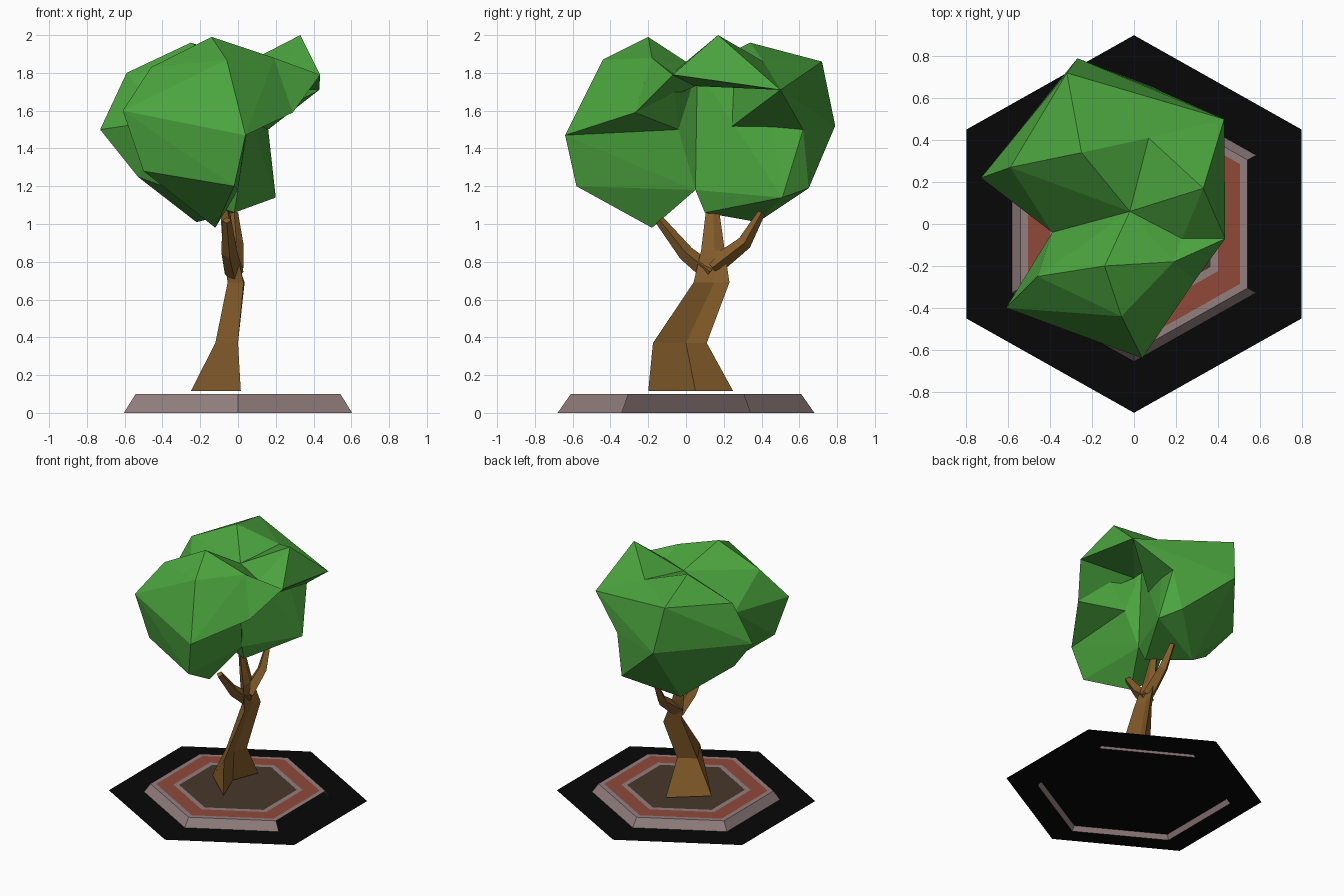
import bpy, bmesh, math
from mathutils import Vector

if "Cube" in bpy.data.objects:
    bpy.data.objects.remove(bpy.data.objects["Cube"])


def mat(name, rgb):
    m = bpy.data.materials.new(name)
    m.diffuse_color = (*rgb, 1)
    m.use_nodes = True
    m.node_tree.nodes["Principled BSDF"].inputs["Base Color"].default_value = m.diffuse_color
    return m


GREEN = mat("leaf green", (0.07, 0.37, 0.048))
BROWN = mat("bark brown", (0.24, 0.112, 0.024))
STONE = mat("pinkish stone", (0.29, 0.21, 0.21))
RED = mat("brick red", (0.28, 0.066, 0.042))
SOIL = mat("dark soil", (0.065, 0.04, 0.024))
BLACK = mat("black", (0.002, 0.002, 0.002))


def finish(name, bm, mats):
    me = bpy.data.meshes.new(name)
    bm.to_mesh(me)
    bm.free()
    for m in mats:
        me.materials.append(m)
    ob = bpy.data.objects.new(name, me)
    bpy.context.collection.objects.link(ob)
    return ob


def hexagon(bm, r, z):
    """Six corners, points towards +y and -y; edge 5-0 faces +x."""
    return [bm.verts.new((1.026 * r * math.cos(math.radians(30 + 60 * i)),
                          r * math.sin(math.radians(30 + 60 * i)), z)) for i in range(6)]


def band(bm, a, b, idx=0, skip=()):
    for i in range(len(a)):
        if i not in skip:
            j = (i + 1) % len(a)
            bm.faces.new((a[i], a[j], b[j], b[i])).material_index = idx


# flat black ground plate
bm = bmesh.new()
bm.faces.new(hexagon(bm, 0.9, 0.035))
finish("ground_plate", bm, [BLACK])

# planter: sloped kerb open on the right side, concentric paving rings, soil
bm = bmesh.new()
rings = [hexagon(bm, r, z) for r, z in
         ((0.68, 0), (0.61, 0.1), (0.57, 0.1), (0.45, 0.1), (0.41, 0.1))]
for k, idx in enumerate((0, 0, 1, 0)):
    band(bm, rings[k], rings[k + 1], idx, skip=(5,) if k == 0 else ())
bm.faces.new(rings[-1]).material_index = 2
finish("planter", bm, [STONE, RED, SOIL])


def skin(name, loops):
    """Closed tube through rings of points."""
    bm = bmesh.new()
    loops = [[bm.verts.new(p) for p in ring] for ring in loops]
    for a, b in zip(loops, loops[1:]):
        band(bm, a, b)
    bm.faces.new(loops[0][::-1])
    bm.faces.new(loops[-1])
    bmesh.ops.recalc_face_normals(bm, faces=bm.faces)
    return finish(name, bm, [BROWN])


def branch(name, path, sides=4):
    """Tapered tube through (x, y, z, radius) stations, rings across the path."""
    pts = [Vector(p[:3]) for p in path]
    loops = []
    for k, p in enumerate(path):
        q = Vector((0, 0, 1)).rotation_difference(pts[min(k + 1, len(pts) - 1)] - pts[max(k - 1, 0)])
        angles = [2 * math.pi * i / sides for i in range(sides)]
        loops.append([pts[k] + q @ Vector((p[3] * math.cos(a), p[3] * math.sin(a), 0)) for a in angles])
    return skin(name, loops)


# crooked four-cornered trunk, grooved on the right: height and corners (x, y)
TRUNK = [(0.115, ((0.015, -0.2), (-0.08, 0.05), (0.0, 0.25), (-0.25, 0.04))),
         (0.37, ((0.0, -0.175), (-0.035, 0.0), (0.0, 0.11), (-0.12, 0.03))),
         (0.69, ((0.03, 0.04), (0.015, 0.15), (0.035, 0.23), (-0.055, 0.13))),
         (0.86, ((-0.01, 0.08), (-0.005, 0.15), (-0.02, 0.205), (-0.08, 0.14))),
         (1.09, ((-0.06, 0.108), (-0.048, 0.145), (-0.065, 0.173), (-0.095, 0.14)))]
skin("trunk", [[(x, y, z) for x, y in ring] for z, ring in TRUNK])
branch("front_branch", [(-0.02, 0.13, 0.74, 0.05), (-0.045, 0.0, 0.845, 0.042),
                        (-0.06, -0.14, 1.02, 0.025)])
branch("back_branch", [(-0.02, 0.14, 0.77, 0.05), (-0.01, 0.31, 0.9, 0.038),
                       (-0.02, 0.4, 1.06, 0.02)])

# corner points of the leaf clumps
P = dict(
    A=(-0.27, 0.79, 1.52), B=(-0.32, 0.72, 1.86), C=(0.16, 0.62, 1.50), D=(0.43, 0.50, 1.71),
    E=(0.07, 0.41, 1.86), F=(-0.25, 0.34, 1.96), G=(-0.73, 0.22, 1.50), H=(-0.02, 0.06, 1.82),
    I=(0.33, 0.17, 2.0), J=(0.435, -0.07, 1.79), K=(0.23, -0.07, 1.80), L=(0.19, -0.18, 1.88),
    M=(-0.39, -0.04, 1.55), N=(-0.14, -0.20, 1.99), O=(-0.61, -0.40, 1.60),
    Q=(-0.06, -0.44, 1.87), R=(0.04, -0.64, 1.47), S=(-0.59, 0.27, 1.80),
    T=(0.29, -0.27, 1.59), U=(-0.02, -0.58, 1.20), V=(-0.12, -0.18, 0.98),
    W=(-0.50, -0.38, 1.28), X=(0.05, -0.04, 1.50), Y=(0.0, 0.05, 1.18),
    Z=(-0.46, -0.25, 1.83), a=(0.10, 0.65, 1.19), b=(-0.02, 0.10, 1.06),
    c=(0.20, 0.51, 1.14), d=(-0.22, 0.38, 1.01), e=(-0.53, 0.16, 1.25),
    f=(0.04, 0.22, 1.50), g=(0.04, 0.05, 1.73), h=(0.04, 0.25, 1.74))


def clump(name, keys):
    bm = bmesh.new()
    for k in keys:
        bm.verts.new(P[k])
    r = bmesh.ops.convex_hull(bm, input=bm.verts)
    junk = {v for v in r["geom_interior"] + r["geom_unused"] if isinstance(v, bmesh.types.BMVert)}
    bmesh.ops.delete(bm, geom=list(junk), context="VERTS")
    bmesh.ops.recalc_face_normals(bm, faces=bm.faces)
    finish(name, bm, [GREEN])


# foliage: front and back lobes, overhanging right shelf and its shoulders
clump("front_leaves", "OQRNMUVWXYZH")
clump("back_leaves", "ABCEFGSHMabcdefY")
clump("shelf_leaves", "IJDKHEgh")
clump("front_shoulder_leaves", "TKLQRXHN")
clump("front_tip_leaves", "TJKLg")
clump("back_shoulder_leaves", "ABCDEfh")
